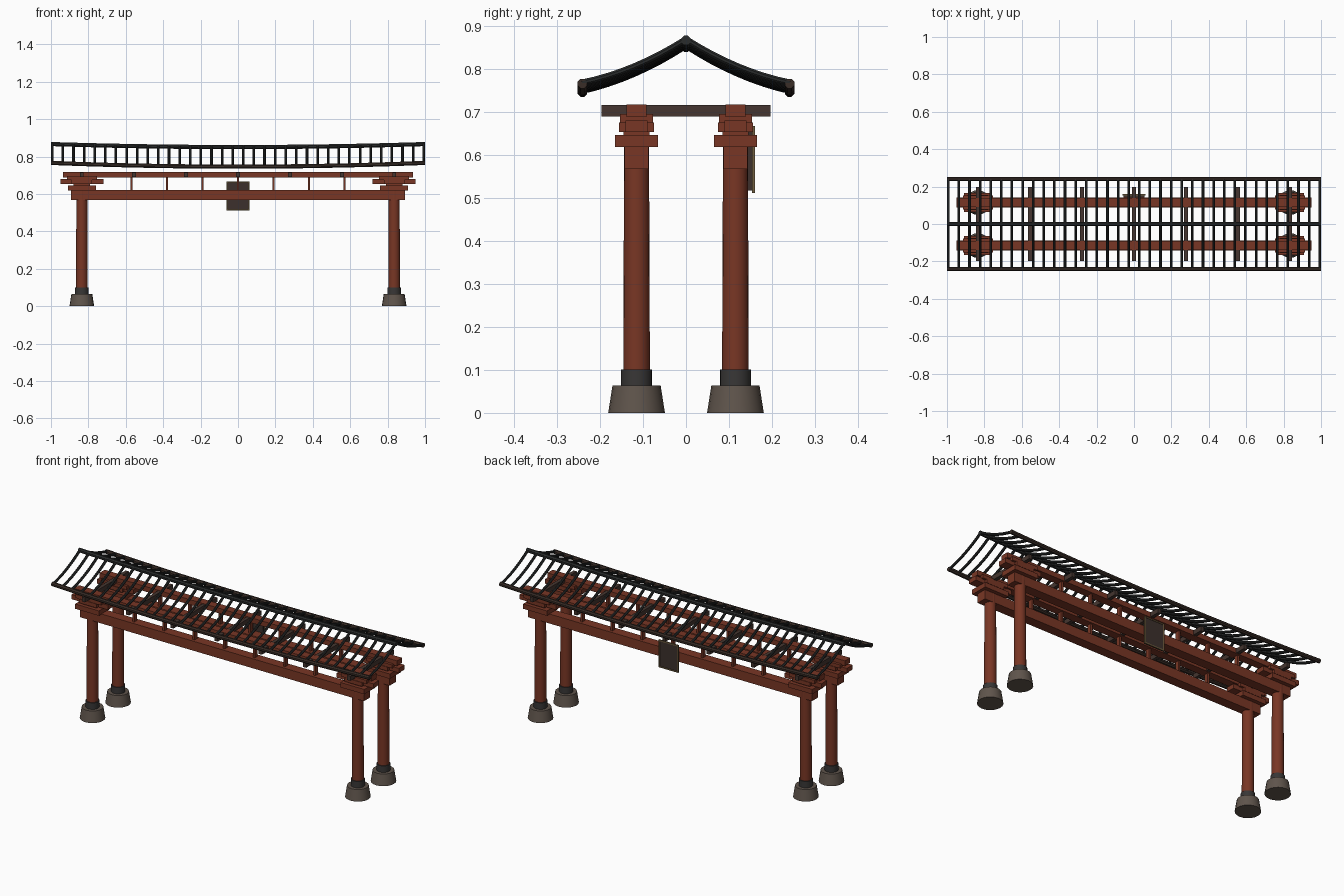
import bpy, bmesh, math
from mathutils import Vector

if "Cube" in bpy.data.objects:
    bpy.data.objects.remove(bpy.data.objects["Cube"])


def material(name, rgb):
    m = bpy.data.materials.new(name)
    m.diffuse_color = (*rgb, 1)
    m.use_nodes = True
    m.node_tree.nodes["Principled BSDF"].inputs["Base Color"].default_value = m.diffuse_color
    return m


RED = material("red_timber", (0.19, 0.037, 0.018))
BROWN = material("dark_timber", (0.058, 0.036, 0.029))
STONE = material("stone", (0.115, 0.09, 0.072))
IRON = material("iron_collar", (0.04, 0.038, 0.037))
TILE = material("roof_charcoal", (0.022, 0.024, 0.024))
EAVE = material("eave_brown", (0.04, 0.026, 0.02))
GOLD = material("frame_bronze", (0.16, 0.11, 0.05))
PANEL = material("plaque_panel", (0.045, 0.03, 0.025))


def finish(name, bm, mat, smooth=False):
    bmesh.ops.recalc_face_normals(bm, faces=bm.faces)
    me = bpy.data.meshes.new(name)
    bm.to_mesh(me)
    bm.free()
    me.materials.append(mat)
    ob = bpy.data.objects.new(name, me)
    bpy.context.collection.objects.link(ob)
    if smooth:
        bpy.context.view_layer.objects.active = ob
        ob.select_set(True)
        bpy.ops.object.shade_smooth_by_angle(angle=math.radians(35))
        ob.select_set(False)
    return ob


def boxes(name, items, mat):
    """items: (centre x, y), (half x, y), (z low, z high)"""
    bm = bmesh.new()
    for (x, y), (hx, hy), (z0, z1) in items:
        vs = bmesh.ops.create_cube(bm, size=1)["verts"]
        for v in vs:
            v.co = (x + v.co.x * 2 * hx, y + v.co.y * 2 * hy,
                    (z0 + z1) / 2 + v.co.z * (z1 - z0))
    return finish(name, bm, mat)


def cone(name, x, y, z0, z1, r0, r1, mat, sides=20):
    bm = bmesh.new()
    bmesh.ops.create_cone(bm, cap_ends=True, segments=sides, radius1=r0, radius2=r1, depth=z1 - z0)
    bmesh.ops.translate(bm, verts=bm.verts, vec=(x, y, (z0 + z1) / 2))
    return finish(name, bm, mat, True)


def tube(bm, path, r, sides):
    """Sweep a regular polygon along a path of points."""
    rings = []
    for i, p in enumerate(path):
        t = (path[min(i + 1, len(path) - 1)] - path[max(i - 1, 0)]).normalized()
        side = Vector((1, 0, 0)) if abs(t.x) < 0.7 else Vector((0, 1, 0))
        up = t.cross(side).normalized()
        side = up.cross(t)
        ring = []
        for k in range(sides):
            a = 2 * math.pi * (k + 0.5) / sides
            ring.append(bm.verts.new(p + side * math.cos(a) * r + up * math.sin(a) * r))
        rings.append(ring)
    for a, b in zip(rings, rings[1:]):
        for k in range(sides):
            bm.faces.new((a[k], a[(k + 1) % sides], b[(k + 1) % sides], b[k]))
    bm.faces.new(rings[0])
    bm.faces.new(rings[-1])


PX, PY = 0.835, 0.115

# Posts with stone bases, collars and bracket stacks
for sx, lr in ((-1, "left"), (1, "right")):
    for sy, fb in ((-1, "front"), (1, "back")):
        x, y, tag = sx * PX, sy * PY, f"{fb}_{lr}"
        cone(f"stone_base_{tag}", x, y, 0, 0.064, 0.066, 0.056, STONE)
        cone(f"collar_{tag}", x, y, 0.064, 0.101, 0.036, 0.036, IRON)
        cone(f"post_{tag}", x, y, 0.1, 0.62, 0.031, 0.029, RED)
        c = (x, y)
        boxes(f"bracket_{tag}", [
            (c, (0.075, 0.05), (0.619, 0.6465)),
            (c, (0.045, 0.03), (0.645, 0.656)),
            (c, (0.115, 0.026), (0.654, 0.68)),
            (c, (0.055, 0.041), (0.654, 0.676)),
            (c, (0.08, 0.038), (0.675, 0.695)),
        ], RED)

# Long beams and the struts between them
for sy, fb in ((-1, "front"), (1, "back")):
    y = sy * PY
    boxes(f"lower_beam_{fb}", [((0, y), (0.893, 0.028), (0.567, 0.621))], RED)
    boxes(f"upper_beam_{fb}", [((0, y), (0.936, 0.023), (0.689, 0.718))], RED)
    boxes(f"struts_{fb}", [((k * 0.19, y), (0.006, 0.012), (0.62, 0.69))
                           for k in range(-3, 4)], RED)

# Cross ties spanning front to back
boxes("cross_ties", [((k * PX / 3, 0), (0.01, 0.197), (0.69, 0.716))
                     for k in range(-3, 4)], BROWN)


# Roof: ridge, eaves and curved rafters, all rising towards the ends
def roof_point(x, y):
    s = abs(y) / 0.242
    z = 0.851 - 0.157 * s + 0.052 * s * s
    return Vector((x, y, z + (0.016 + 0.004 * s) * x * x))


xs = [-1 + i / 12 for i in range(25)]
bm = bmesh.new()
tube(bm, [roof_point(x, 0) for x in xs], 0.012, 8)
finish("ridge_pole", bm, TILE, True)

for sy, fb in ((-1, "front"), (1, "back")):
    bm = bmesh.new()
    tube(bm, [roof_point(x, sy * 0.241) for x in xs], 0.012, 8)
    finish(f"eave_pole_{fb}", bm, EAVE, True)
    bm = bmesh.new()
    for i in range(36):
        x = -0.993 + 1.986 * i / 35
        tube(bm, [roof_point(x, sy * 0.242 * j / 8) + Vector((0, 0, 0.003)) for j in range(9)],
             0.0075, 8)
    finish(f"rafters_{fb}", bm, TILE, True)

# Plaque hung on the back beam: panel with a thin frame
boxes("plaque_panel", [((0, 0.15), (0.056, 0.007), (0.518, 0.662))], PANEL)
boxes("plaque_frame", [
    ((s * 0.0585, 0.1565), (0.0035, 0.0035), (0.512, 0.668)) for s in (-1, 1)
] + [
    ((0, 0.1565), (0.055, 0.0035), (z, z + 0.007)) for z in (0.512, 0.661)
], GOLD)
